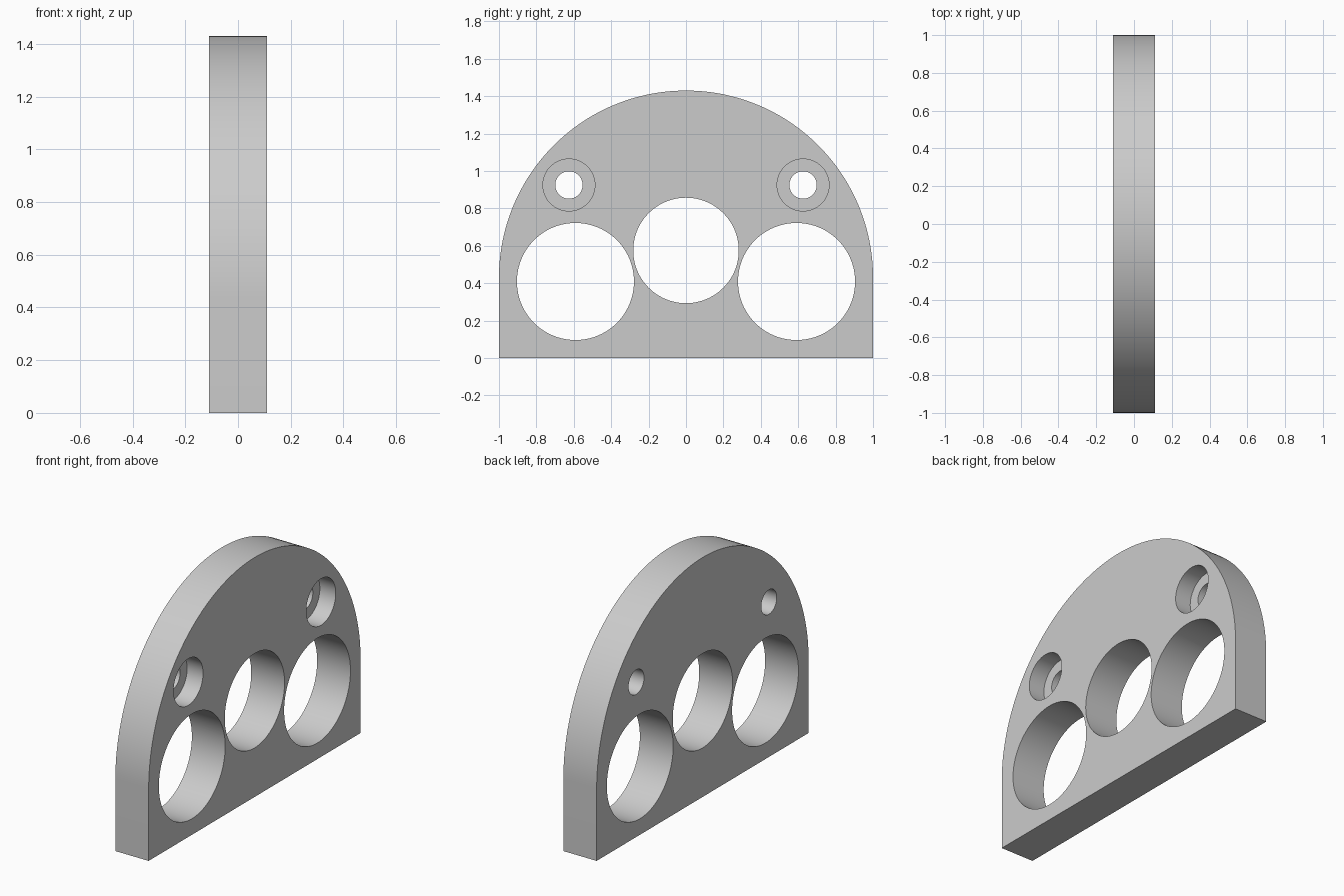
import bpy, bmesh, math

cube = bpy.data.objects.get("Cube")
if cube:
    bpy.data.objects.remove(cube, do_unlink=True)

HALF = 0.11        # half thickness of the plate
SPRING = 0.43      # height where the arch starts
ARC_STEPS = 96

grey = bpy.data.materials.new("light_grey")
grey.use_nodes = True
color = (0.6, 0.6, 0.6, 1)
grey.diffuse_color = color
grey.node_tree.nodes["Principled BSDF"].inputs["Base Color"].default_value = color


def arched_plate():
    """Extrude a half-round arch on straight legs along x."""
    outline = [(-1, 0), (1, 0)]
    for i in range(ARC_STEPS + 1):
        a = math.pi * i / ARC_STEPS
        outline.append((math.cos(a), SPRING + math.sin(a)))
    bm = bmesh.new()
    face = bm.faces.new([bm.verts.new((-HALF, y, z)) for y, z in outline])
    side = bmesh.ops.extrude_face_region(bm, geom=[face])
    verts = [v for v in side["geom"] if isinstance(v, bmesh.types.BMVert)]
    bmesh.ops.translate(bm, verts=verts, vec=(2 * HALF, 0, 0))
    bmesh.ops.recalc_face_normals(bm, faces=bm.faces)
    mesh = bpy.data.meshes.new("arched_plate")
    bm.to_mesh(mesh)
    bm.free()
    obj = bpy.data.objects.new("arched_plate", mesh)
    bpy.context.collection.objects.link(obj)
    mesh.materials.append(grey)
    return obj


def drill(obj, y, z, radius, x_from=-0.3, x_to=0.3):
    """Cut a round hole along x."""
    bpy.ops.mesh.primitive_cylinder_add(
        vertices=96, radius=radius, depth=x_to - x_from,
        location=((x_from + x_to) / 2, y, z), rotation=(0, math.pi / 2, 0))
    cutter = bpy.context.object
    cutter.name = "hole_cutter"
    cutter.hide_render = True
    cutter.data.materials.append(grey)
    mod = obj.modifiers.new("hole", "BOOLEAN")
    mod.operation = "DIFFERENCE"
    mod.solver = "EXACT"
    mod.object = cutter
    bpy.context.view_layer.objects.active = obj
    bpy.ops.object.modifier_apply(modifier=mod.name)
    bpy.data.objects.remove(cutter, do_unlink=True)


plate = arched_plate()

# Large openings
drill(plate, 0, 0.575, 0.282)
for s in (-1, 1):
    drill(plate, s * 0.591, 0.409, 0.313)
    # Screw hole with a counterbore on the +x face
    drill(plate, s * 0.626, 0.925, 0.073)
    drill(plate, s * 0.626, 0.925, 0.139, x_from=0.005)

# Smooth curved walls, sharp rims
bpy.ops.object.select_all(action="DESELECT")
plate.select_set(True)
bpy.context.view_layer.objects.active = plate
bpy.ops.object.shade_smooth_by_angle(angle=math.radians(30))
